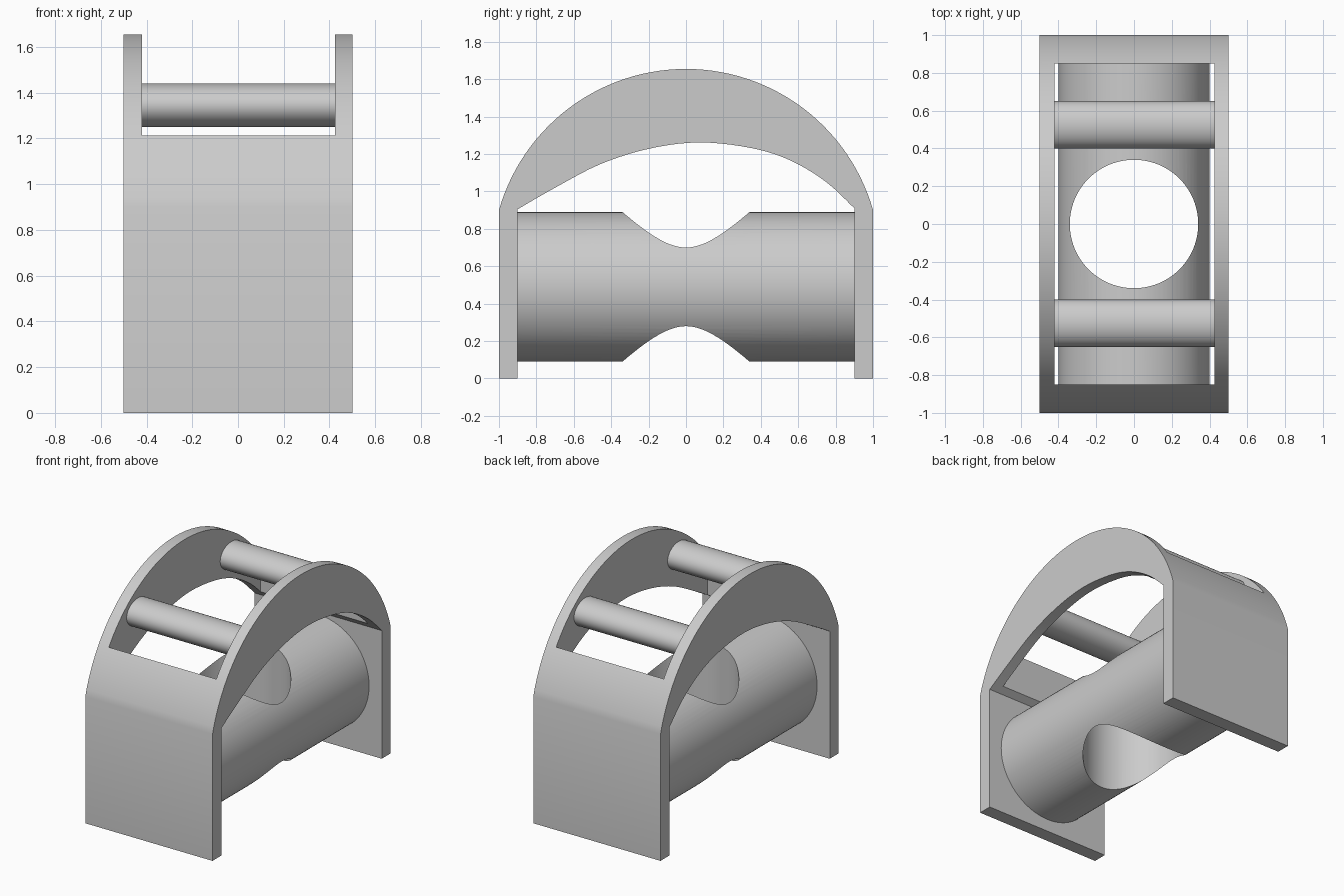
import bpy
import bmesh
import math

default = bpy.data.objects.get("Cube")
if default:
    bpy.data.objects.remove(default, do_unlink=True)

HALF_WIDTH = 0.5
OPENING = (-0.42, 0.425)
ARC_CENTRE, ARC_RADIUS = 0.615, 1.04


def activate(obj):
    bpy.ops.object.select_all(action='DESELECT')
    obj.select_set(True)
    bpy.context.view_layer.objects.active = obj


def smooth(obj):
    activate(obj)
    bpy.ops.object.shade_smooth_by_angle(angle=math.radians(30))


def extrude_profile(name, points, half):
    """Closed (y, z) outline extruded symmetrically along x."""
    bm = bmesh.new()
    face = bm.faces.new([bm.verts.new((-half, y, z)) for y, z in points])
    moved = bmesh.ops.extrude_face_region(bm, geom=[face])["geom"]
    bmesh.ops.translate(bm, vec=(2 * half, 0, 0),
                        verts=[v for v in moved if isinstance(v, bmesh.types.BMVert)])
    bmesh.ops.recalc_face_normals(bm, faces=bm.faces)
    mesh = bpy.data.meshes.new(name)
    bm.to_mesh(mesh)
    bm.free()
    obj = bpy.data.objects.new(name, mesh)
    bpy.context.collection.objects.link(obj)
    return obj


def cylinder(name, location, radius, depth, rotation=(0, 0, 0), sides=64):
    bpy.ops.mesh.primitive_cylinder_add(vertices=sides, radius=radius, depth=depth,
                                        location=location, rotation=rotation)
    obj = bpy.context.object
    obj.name = name
    return obj


def cut(obj, cutter):
    cutter.hide_render = True
    mod = obj.modifiers.new("cut", 'BOOLEAN')
    mod.operation = 'DIFFERENCE'
    mod.solver = 'EXACT'
    mod.object = cutter
    activate(obj)
    bpy.ops.object.modifier_apply(modifier=mod.name)
    bpy.data.objects.remove(cutter, do_unlink=True)


def spline(points, steps=5):
    """Catmull-Rom curve through the given points."""
    pts = [points[0]] + points + [points[-1]]
    out = []
    for a, b, c, d in zip(pts, pts[1:], pts[2:], pts[3:]):
        for i in range(steps):
            t = i / steps
            out.append(tuple(0.5 * (2 * q + (r - p) * t
                                    + (2 * p - 5 * q + 4 * r - s) * t * t
                                    + (3 * q - p - 3 * r + s) * t ** 3)
                             for p, q, r, s in zip(a, b, c, d)))
    return out + [points[-1]]


# Arched shell: two end plates joined by a thick arch
start = math.atan2(0.285, 1.0)
segments = 56
outer = []
for i in range(segments + 1):
    angle = start + (math.pi - 2 * start) * i / segments
    outer.append((ARC_RADIUS * math.cos(angle), ARC_CENTRE + ARC_RADIUS * math.sin(angle)))
inner = spline([(-0.9, 0.905), (-0.7, 1.02), (-0.46, 1.145), (-0.2, 1.228), (0.07, 1.262),
                (0.35, 1.232), (0.56, 1.165), (0.75, 1.05), (0.9, 0.91)])
outline = [(1, 0)] + outer + [(-1, 0), (-0.9, 0)] + inner + [(0.9, 0)]
shell = extrude_profile("arched_shell", outline, HALF_WIDTH)

# Rectangular opening that leaves one arch on each side
bpy.ops.mesh.primitive_cube_add(size=1, location=(sum(OPENING) / 2, 0, 1.4))
opening = bpy.context.object
opening.name = "opening_cutter"
opening.scale = (OPENING[1] - OPENING[0], 1.7, 1.2)
cut(shell, opening)
smooth(shell)

# Horizontal barrel between the plates, with a vertical through hole
barrel = cylinder("barrel", (0, 0, 0.49), 0.4, 1.81, (math.pi / 2, 0, 0), 96)
cut(barrel, cylinder("hole_cutter", (0, 0, 0.49), 0.34, 2, sides=96))
smooth(barrel)

# Cross bars between the side arches
for name, side in (("front_cross_bar", -1), ("back_cross_bar", 1)):
    bar = cylinder(name, (0, side * 0.525, 1.345), 0.125, 0.9, (0, math.pi / 2, 0), 48)
    bar.scale = (0.76, 1, 1)
    smooth(bar)
